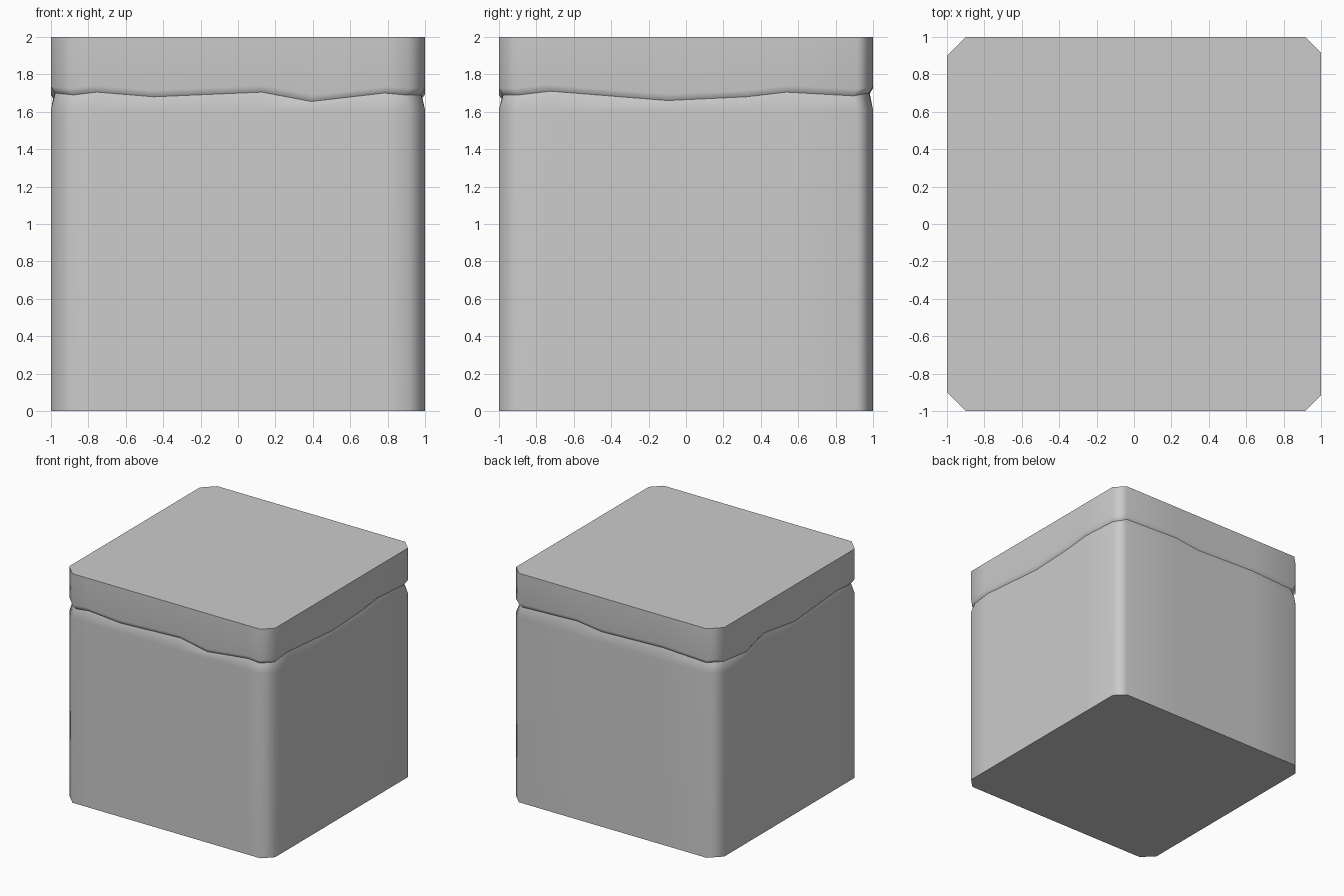
import bpy, bmesh, math

if "Cube" in bpy.data.objects:
    bpy.data.objects.remove(bpy.data.objects["Cube"])

# Irregular crease, listed per side as (position along side, crease height),
# running counter-clockwise; first and last points are the cut corners
front = [(-0.90, 1.69), (-0.77, 1.705), (-0.46, 1.68), (0.13, 1.705),
         (0.40, 1.655), (0.80, 1.70), (0.915, 1.69)]
right = [(-0.915, 1.69), (-0.74, 1.71), (-0.10, 1.66), (0.33, 1.68),
         (0.55, 1.705), (0.915, 1.685)]
back = [(0.915, 1.70), (0.37, 1.72), (0.13, 1.69), (-0.47, 1.71), (-0.90, 1.69)]
left = [(0.90, 1.69), (0.57, 1.655), (0.33, 1.725), (-0.10, 1.665),
        (-0.70, 1.71), (-0.90, 1.70)]
outline = ([(t, -1, z) for t, z in front] + [(1, t, z) for t, z in right] +
           [(t, 1, z) for t, z in back] + [(-1, t, z) for t, z in left])

bm = bmesh.new()


def ring(height, scale=1.0):
    """One loop round the block; height is a function of the crease height."""
    return [bm.verts.new((x * scale, y * scale, height(z))) for x, y, z in outline]


# Base, lower bevel start, crease, lid lip, top
rings = [ring(lambda z: 0), ring(lambda z: 1.61), ring(lambda z: z, 0.978),
         ring(lambda z: z + 0.035), ring(lambda z: 2)]
n = len(outline)
for a, b in zip(rings, rings[1:]):
    for i in range(n):
        j = (i + 1) % n
        bm.faces.new((a[i], a[j], b[j], b[i]))
bm.faces.new(rings[0][::-1])
bm.faces.new(rings[-1])
bmesh.ops.recalc_face_normals(bm, faces=bm.faces)

mesh = bpy.data.meshes.new("lidded_block")
bm.to_mesh(mesh)
bm.free()
block = bpy.data.objects.new("lidded_block", mesh)
bpy.context.collection.objects.link(block)
bpy.context.view_layer.objects.active = block
block.select_set(True)

# Soft vertical corners, hard top, bottom and crease
bpy.ops.object.shade_smooth_by_angle(angle=math.radians(60))
crease = range(2 * n, 3 * n)
for e in mesh.edges:
    if all(v in crease for v in e.vertices):
        e.use_edge_sharp = True
normals = block.modifiers.new("flat_sides", 'WEIGHTED_NORMAL')
normals.keep_sharp = True
